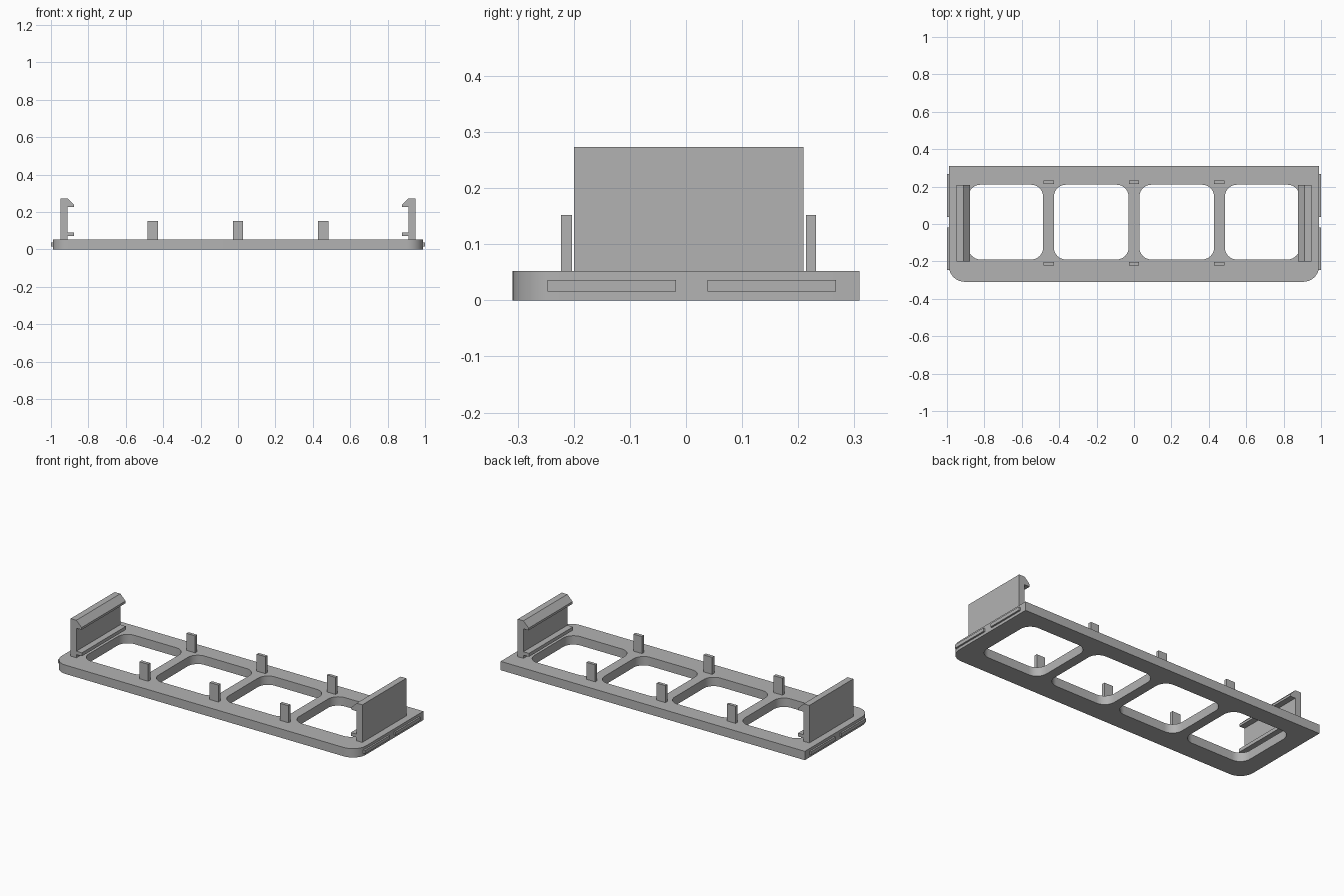
import bpy
import bmesh
from math import cos, sin, pi, radians

cube = bpy.data.objects.get("Cube")
if cube:
    bpy.data.objects.remove(cube, do_unlink=True)

grey = bpy.data.materials.new("light grey plastic")
grey.use_nodes = True
colour = (0.45, 0.45, 0.45, 1)
grey.diffuse_color = colour
grey.node_tree.nodes["Principled BSDF"].inputs["Base Color"].default_value = colour

PLATE_X, PLATE_Y, PLATE_H = 0.99, 0.309, 0.052
PITCH = 0.457          # spacing of windows and clips
WIN_W, WIN_Y0, WIN_Y1 = 0.4, -0.19, 0.21


def rounded_outline(x0, x1, y0, y1, radii, steps=10):
    """Counter-clockwise rectangle; radii start at the front left corner."""
    points = []
    corners = [(x0, y0, 1, 1), (x1, y0, -1, 1), (x1, y1, -1, -1), (x0, y1, 1, -1)]
    for i, ((x, y, sx, sy), r) in enumerate(zip(corners, radii)):
        if r == 0:
            points.append((x, y))
            continue
        for k in range(steps + 1):
            a = pi + (i + k / steps) * pi / 2
            points.append((x + sx * r + r * cos(a), y + sy * r + r * sin(a)))
    return points


def add_mesh(name, bm):
    bmesh.ops.recalc_face_normals(bm, faces=bm.faces)
    mesh = bpy.data.meshes.new(name)
    bm.to_mesh(mesh)
    bm.free()
    mesh.materials.append(grey)
    obj = bpy.data.objects.new(name, mesh)
    bpy.context.collection.objects.link(obj)
    return obj


def box(name, x0, x1, y0, y1, z0, z1):
    bm = bmesh.new()
    bmesh.ops.create_cube(bm, size=1)
    bmesh.ops.scale(bm, vec=(x1 - x0, y1 - y0, z1 - z0), verts=bm.verts)
    bmesh.ops.translate(bm, vec=((x0 + x1) / 2, (y0 + y1) / 2, (z0 + z1) / 2), verts=bm.verts)
    return add_mesh(name, bm)


def extrude_profile(name, profile, y0, y1):
    bm = bmesh.new()
    face = bm.faces.new([bm.verts.new((x, y0, z)) for x, z in profile])
    new = bmesh.ops.extrude_face_region(bm, geom=[face])["geom"]
    moved = [v for v in new if isinstance(v, bmesh.types.BMVert)]
    bmesh.ops.translate(bm, vec=(0, y1 - y0, 0), verts=moved)
    return add_mesh(name, bm)


# Base plate: rounded front corners, square back corners, four windows
outlines = [rounded_outline(-PLATE_X, PLATE_X, -PLATE_Y, PLATE_Y, (0.085, 0.085, 0, 0))]
for i in range(4):
    cx = (i - 1.5) * PITCH
    outlines.append(rounded_outline(cx - WIN_W / 2, cx + WIN_W / 2, WIN_Y0, WIN_Y1, [0.065] * 4))

curve = bpy.data.curves.new("base_plate", "CURVE")
curve.dimensions = "2D"
curve.fill_mode = "BOTH"
curve.extrude = PLATE_H / 2
for outline in outlines:
    spline = curve.splines.new("POLY")
    spline.points.add(len(outline) - 1)
    for point, (x, y) in zip(spline.points, outline):
        point.co = (x, y, 0, 1)
    spline.use_cyclic_u = True
helper = bpy.data.objects.new("plate_outline", curve)
bpy.context.collection.objects.link(helper)
filled = helper.evaluated_get(bpy.context.evaluated_depsgraph_get())
bm = bmesh.new()
bm.from_mesh(filled.to_mesh())
filled.to_mesh_clear()
bpy.data.objects.remove(helper, do_unlink=True)
bmesh.ops.remove_doubles(bm, verts=bm.verts, dist=0.0001)
bmesh.ops.translate(bm, vec=(0, 0, PLATE_H / 2), verts=bm.verts)
plate = add_mesh("base_plate", bm)
bpy.ops.object.select_all(action="DESELECT")
plate.select_set(True)
bpy.context.view_layer.objects.active = plate
bpy.ops.object.shade_smooth_by_angle(angle=radians(30))

# Upright clips in front of and behind each crossbar
for i, place in enumerate(("right", "middle", "left")):
    cx = (i - 1) * PITCH
    for side, y0, y1 in (("front", -0.223, -0.203), ("back", 0.214, 0.232)):
        box(f"{side}_clip_{place}", cx - 0.028, cx + 0.028, y0, y1, PLATE_H - 0.002, 0.152)

# End walls with a snap hook on top and a small ledge below, plus side ribs
hook = [(0.949, PLATE_H - 0.002), (0.949, 0.273), (0.912, 0.273), (0.878, 0.239),
        (0.878, 0.226), (0.912, 0.226), (0.912, 0.091), (0.876, 0.091),
        (0.876, 0.071), (0.912, 0.071), (0.912, PLATE_H - 0.002)]
for side, s in (("left", 1), ("right", -1)):
    extrude_profile(f"{side}_hook_wall", [(s * x, z) for x, z in hook], -0.2, 0.209)
    for end, y0, y1 in (("front", -0.247, -0.018), ("back", 0.038, 0.267)):
        xa, xb = sorted((s * (PLATE_X - 0.005), s))
        box(f"{side}_{end}_rib", xa, xb, y0, y1, 0.016, 0.036)
